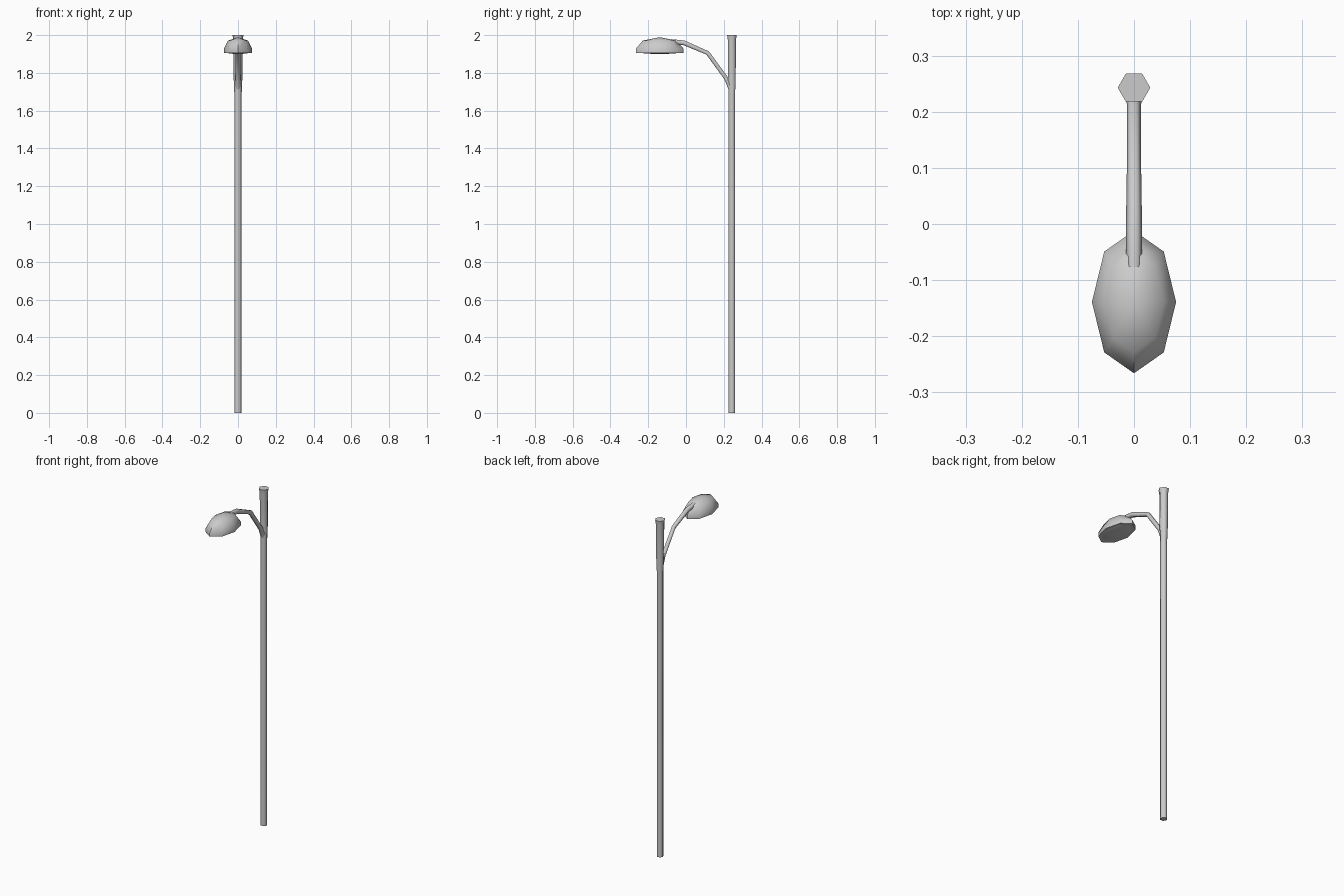
import bpy, bmesh
from math import cos, sin, pi, atan2

if "Cube" in bpy.data.objects:
    bpy.data.objects.remove(bpy.data.objects["Cube"])


def loft(name, rings, angle=0.9):
    """Skin equal-sized rings of points, cap both ends, shade smooth by angle."""
    bm = bmesh.new()
    loops = [[bm.verts.new(p) for p in ring] for ring in rings]
    n = len(loops[0])
    for a, b in zip(loops, loops[1:]):
        for i in range(n):
            j = (i + 1) % n
            bm.faces.new((a[i], a[j], b[j], b[i]))
    bm.faces.new(loops[0])
    bm.faces.new(loops[-1])
    bmesh.ops.remove_doubles(bm, verts=bm.verts, dist=1e-5)
    bmesh.ops.recalc_face_normals(bm, faces=bm.faces)
    me = bpy.data.meshes.new(name)
    bm.to_mesh(me)
    bm.free()
    ob = bpy.data.objects.new(name, me)
    bpy.context.collection.objects.link(ob)
    bpy.ops.object.select_all(action='DESELECT')
    ob.select_set(True)
    bpy.context.view_layer.objects.active = ob
    bpy.ops.object.shade_smooth_by_angle(angle=angle)
    return ob


def ellipse(cy, z, rx, ry, n):
    return [(rx * cos(2 * pi * i / n), cy + ry * sin(2 * pi * i / n), z)
            for i in range(n)]


# Hexagonal pole, widening above the arm joint to a flared top
POLE_Y = 0.243
loft("pole", [ellipse(POLE_Y, z, r, r, 6) for z, r in
              [(0, 0.0195), (1.69, 0.0195), (1.77, 0.023), (1.975, 0.025), (2.0, 0.029)]],
     angle=1.1)

# Curved hexagonal arm swept from the pole to the lamp: (y, z, radius)
path = [(0.24, 1.715, 0.017), (0.212, 1.772, 0.0125), (0.115, 1.905, 0.0125),
        (-0.01, 1.959, 0.0145), (-0.078, 1.966, 0.0145)]
rings = []
for k, (y, z, r) in enumerate(path):
    y0, z0, _ = path[max(k - 1, 0)]
    y1, z1, _ = path[min(k + 1, len(path) - 1)]
    t = atan2(z1 - z0, y1 - y0)
    ring = []
    for i in range(6):
        a = i * pi / 3
        ring.append((r * cos(a), y - r * sin(a) * sin(t), z + r * sin(a) * cos(t)))
    rings.append(ring)
loft("arm", rings, angle=1.1)

# Eight-sided oval lamp head with short vertical rim and domed top
LAMP_Y, RX, RY = -0.139, 0.075, 0.127
loft("lamp_head", [ellipse(LAMP_Y, z, RX * s, RY * s, 8) for z, s in
                   [(1.905, 1), (1.927, 1), (1.971, 0.707), (1.989, 0)][:3]]
     + [ellipse(LAMP_Y, 1.989, 1e-7, 1e-7, 8)])

# Shallow lens under the lamp
loft("lamp_lens", [ellipse(LAMP_Y, z, RX * s, RY * s, 8) for z, s in
                   [(1.908, 0.9), (1.905, 0.8), (1.901, 0.35)]])
